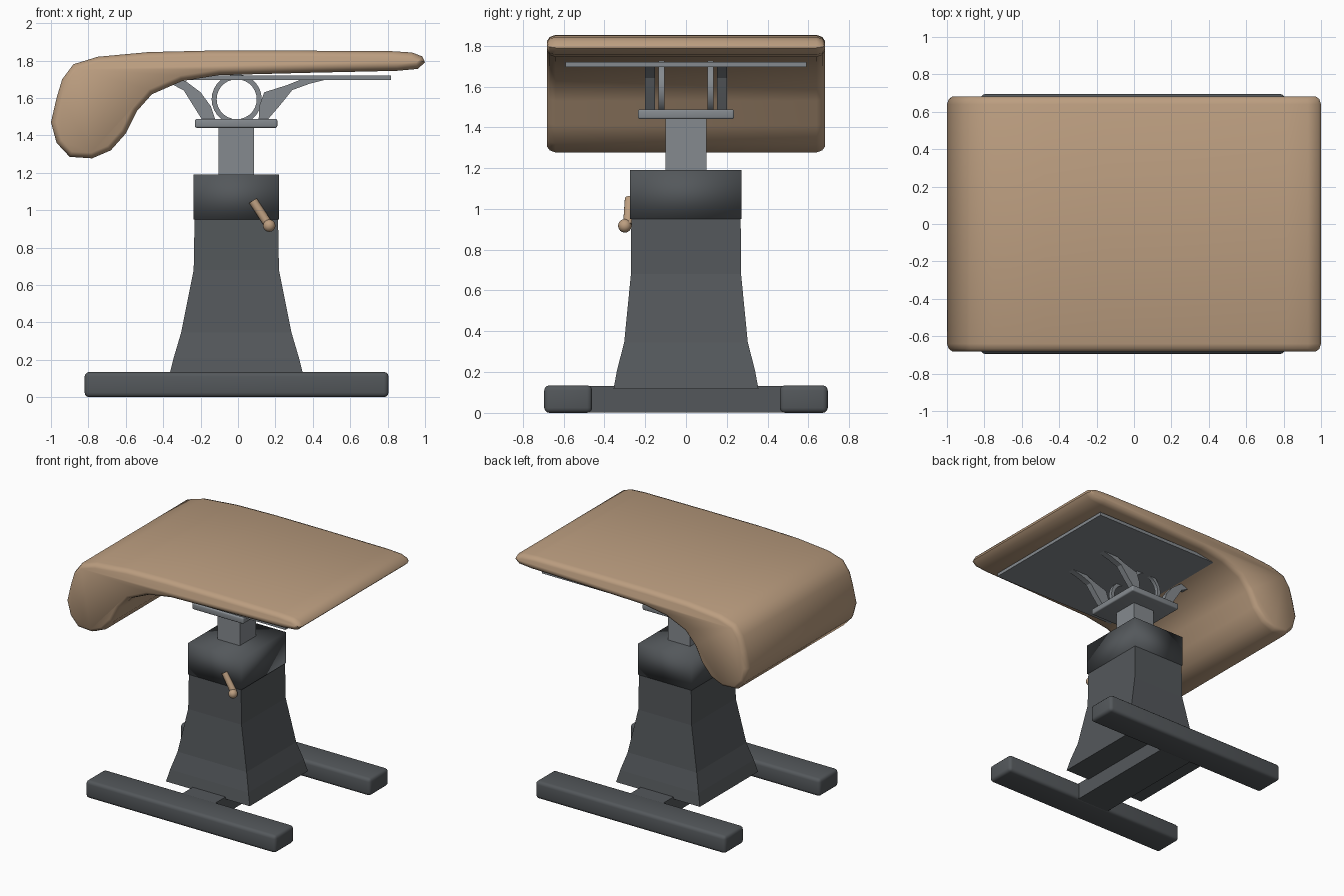
import bpy, bmesh, math
from mathutils import Vector

if "Cube" in bpy.data.objects:
    bpy.data.objects.remove(bpy.data.objects["Cube"])


def material(name, rgb):
    m = bpy.data.materials.new(name)
    m.diffuse_color = (*rgb, 1)
    m.use_nodes = True
    m.node_tree.nodes["Principled BSDF"].inputs["Base Color"].default_value = m.diffuse_color
    return m


TAN = material("tan", (0.50, 0.34, 0.215))
DARK = material("dark grey", (0.088, 0.097, 0.105))
GREY = material("mid grey", (0.235, 0.255, 0.275))


def finish(bm, name, mat, angle=30, loc=(0, 0, 0)):
    bmesh.ops.recalc_face_normals(bm, faces=bm.faces)
    me = bpy.data.meshes.new(name)
    bm.to_mesh(me)
    bm.free()
    me.materials.append(mat)
    if angle:
        me.shade_smooth()
        me.set_sharp_from_angle(angle=math.radians(angle))
    ob = bpy.data.objects.new(name, me)
    ob.location = loc
    bpy.context.collection.objects.link(ob)
    return ob


def box(name, mat, x, y, z, bevel=0.0, angle=40):
    bm = bmesh.new()
    bmesh.ops.create_cube(bm, size=1)
    for v in bm.verts:
        for i, (lo, hi) in enumerate((x, y, z)):
            v.co[i] = lo if v.co[i] < 0 else hi
    if bevel:
        bmesh.ops.bevel(bm, geom=bm.edges[:], offset=bevel, segments=3,
                        profile=0.5, affect='EDGES')
    return finish(bm, name, mat, angle)


def loft(name, mat, rings, angle=30, closed=False):
    """Join rings of points; cap the ends unless the rings form a closed loop."""
    bm = bmesh.new()
    loops = [[bm.verts.new(p) for p in r] for r in rings]
    n = len(loops[0])
    pairs = list(zip(loops, loops[1:]))
    if closed:
        pairs.append((loops[-1], loops[0]))
    for a, b in pairs:
        for i in range(n):
            j = (i + 1) % n
            bm.faces.new((a[i], a[j], b[j], b[i]))
    if not closed:
        bm.faces.new(loops[0])
        bm.faces.new(loops[-1])
    return finish(bm, name, mat, angle)


def shrink(pts, d):
    """Move a clockwise outline inward by d."""
    out = []
    for i, p in enumerate(pts):
        t = (Vector(pts[(i + 1) % len(pts)]) - Vector(pts[i - 1])).normalized()
        out.append((p[0] + t.y * d, p[1] - t.x * d))
    return out


# Padded top: side profile in x-z, clockwise, with rounded ends
profile = [(-1.0, 1.47), (-0.97, 1.60), (-0.94, 1.70), (-0.88, 1.78), (-0.75, 1.82),
           (-0.48, 1.845), (-0.15, 1.853), (0.3, 1.853), (0.82, 1.85), (0.93, 1.843),
           (0.985, 1.822), (1.0, 1.79), (0.96, 1.755), (0.85, 1.745), (0.4, 1.735),
           (-0.1, 1.722), (-0.3, 1.69), (-0.46, 1.62), (-0.54, 1.53), (-0.60, 1.41),
           (-0.68, 1.32), (-0.78, 1.277), (-0.90, 1.285), (-0.97, 1.36)]
ends = [(0.64, 0), (0.668, 0.01), (0.682, 0.03)]
steps = [(-y, d) for y, d in reversed(ends)] + ends
loft("padded_top", TAN, [[(x, y, z) for x, z in shrink(profile, d)] for y, d in steps], 50)

# Base: two floor bars and a cross bar
for side, y0, y1 in (("front", -0.695, -0.46), ("back", 0.46, 0.695)):
    box(side + "_floor_bar", DARK, (-0.82, 0.805), (y0, y1), (0, 0.135), 0.025)
box("cross_bar", DARK, (-0.14, 0.14), (-0.5, 0.5), (0.003, 0.133))

# Flared square column
sections = [(0.118, 0.358, 0.355), (0.21, 0.335, 0.338), (0.345, 0.295, 0.303),
            (0.68, 0.228, 0.27), (0.96, 0.223, 0.268)]
loft("column", DARK, [[(sx * hx - 0.009, sy * hy, z) for sx, sy in
                       ((-1, -1), (1, -1), (1, 1), (-1, 1))]
                      for z, hx, hy in sections], 0)
box("column_head", DARK, (-0.237, 0.22), (-0.274, 0.271), (0.95, 1.19), 0, 180)

# Lifting post and mounting plate
box("lift_post", GREY, (-0.105, 0.085), (-0.10, 0.10), (1.15, 1.46))
box("mounting_plate", GREY, (-0.23, 0.21), (-0.236, 0.236), (1.44, 1.488), 0.01)
box("support_plate", GREY, (-0.37, 0.818), (-0.59, 0.59), (1.695, 1.721))

# Tilt rings and curved brackets on both sides
long_arm = [(0.11, 1.48), (0.115, 1.56), (0.14, 1.63), (0.26, 1.668), (0.34, 1.70),
            (0.48, 1.70), (0.38, 1.675), (0.29, 1.642), (0.22, 1.555), (0.155, 1.48)]
short_arm = [(-0.19, 1.48), (-0.24, 1.56), (-0.29, 1.64), (-0.375, 1.685),
             (-0.34, 1.70), (-0.28, 1.69), (-0.20, 1.63), (-0.145, 1.555), (-0.12, 1.48)]
for side, s in (("front", -1), ("back", 1)):
    rings = []
    for k in range(28):
        a = 2 * math.pi * k / 28
        rings.append([(-0.007 + r * math.cos(a), s * y, 1.593 + r * math.sin(a))
                      for r, y in ((0.107, 0.105), (0.107, 0.135),
                                   (0.134, 0.135), (0.134, 0.105))])
    loft(side + "_tilt_ring", GREY, rings, 30, closed=True)
    for nm, arm in (("long", long_arm), ("short", short_arm)):
        loft(f"{side}_{nm}_bracket", GREY,
             [[(x, s * y, z) for x, z in arm] for y in (0.152, 0.20)], 30)

# Crank handle: slanted rod with a ball knob
p0, p1 = Vector((0.08, -0.276, 1.05)), Vector((0.165, -0.285, 0.92))
bm = bmesh.new()
bmesh.ops.create_cone(bm, cap_ends=True, segments=16, radius1=0.024, radius2=0.024,
                      depth=(p1 - p0).length)
bmesh.ops.rotate(bm, verts=bm.verts, cent=(0, 0, 0),
                 matrix=(p1 - p0).to_track_quat('Z', 'Y').to_matrix())
finish(bm, "crank_rod", TAN, 40, (p0 + p1) / 2)
bm = bmesh.new()
bmesh.ops.create_uvsphere(bm, u_segments=20, v_segments=12, radius=0.033)
finish(bm, "crank_knob", TAN, 60, (0.167, -0.30, 0.917))
